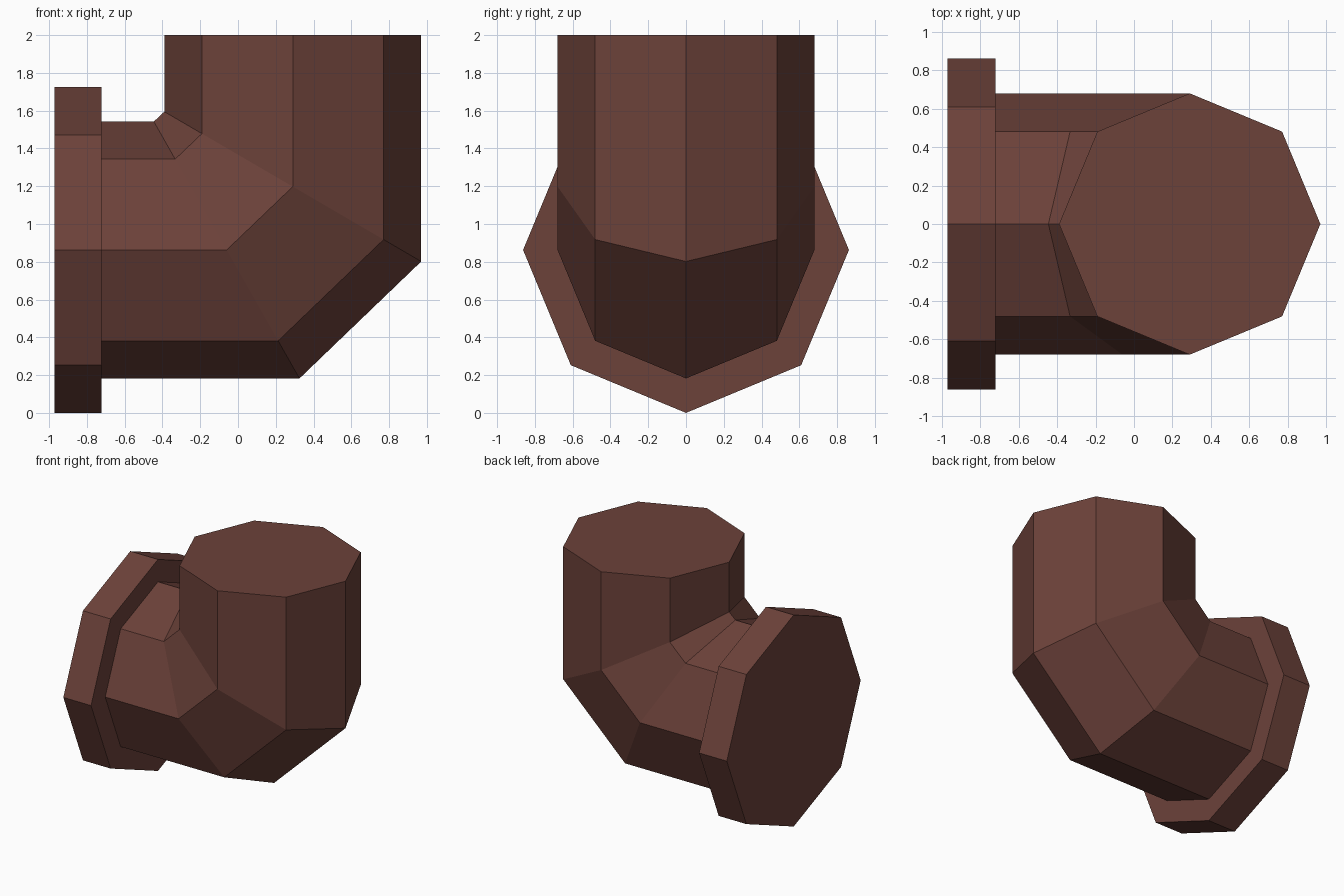
import bpy, bmesh, math

if "Cube" in bpy.data.objects:
    bpy.data.objects.remove(bpy.data.objects["Cube"])

SIDES = 8
AXIS_X, AXIS_Z = 0.29, 0.8625     # upright axis, level axis
PIPE_R, FLANGE_R = 0.68, 0.8625

mat = bpy.data.materials.new("dark reddish brown")
mat.diffuse_color = (0.150, 0.054, 0.042, 1)
mat.use_nodes = True
mat.node_tree.nodes["Principled BSDF"].inputs["Base Color"].default_value = mat.diffuse_color


def loft(name, rings):
    """Skin a list of closed rings and cap both ends."""
    bm = bmesh.new()
    rows = [[bm.verts.new(p) for p in ring] for ring in rings]
    for a, b in zip(rows, rows[1:]):
        for i in range(SIDES):
            j = (i + 1) % SIDES
            bm.faces.new((a[i], a[j], b[j], b[i]))
    bm.faces.new(rows[0])
    bm.faces.new(rows[-1])
    bmesh.ops.recalc_face_normals(bm, faces=bm.faces)
    mesh = bpy.data.meshes.new(name)
    bm.to_mesh(mesh)
    bm.free()
    mesh.materials.append(mat)
    obj = bpy.data.objects.new(name, mesh)
    bpy.context.collection.objects.link(obj)
    return obj


def ring(radius, place):
    """place(u, v): u = offset toward the outside of the bend, v = offset along y."""
    angles = [2 * math.pi * i / SIDES for i in range(SIDES)]
    return [place(radius * math.cos(a), radius * math.sin(a)) for a in angles]


# Elbow pipe: level run, two mitred cuts, upright run
loft("elbow_pipe", [
    ring(PIPE_R, lambda u, v: (-0.74, v, AXIS_Z - u)),
    ring(PIPE_R, lambda u, v: (-0.06 + 0.567 * u, v, AXIS_Z - u)),
    ring(PIPE_R, lambda u, v: (AXIS_X + u, v, 1.198 - 0.583 * u)),
    ring(PIPE_R, lambda u, v: (AXIS_X + u, v, 2.0)),
])

# Flange: wide disc at the end of the level run
loft("end_flange", [
    ring(FLANGE_R, lambda u, v: (-0.972, v, AXIS_Z - u)),
    ring(FLANGE_R, lambda u, v: (-0.722, v, AXIS_Z - u)),
])
